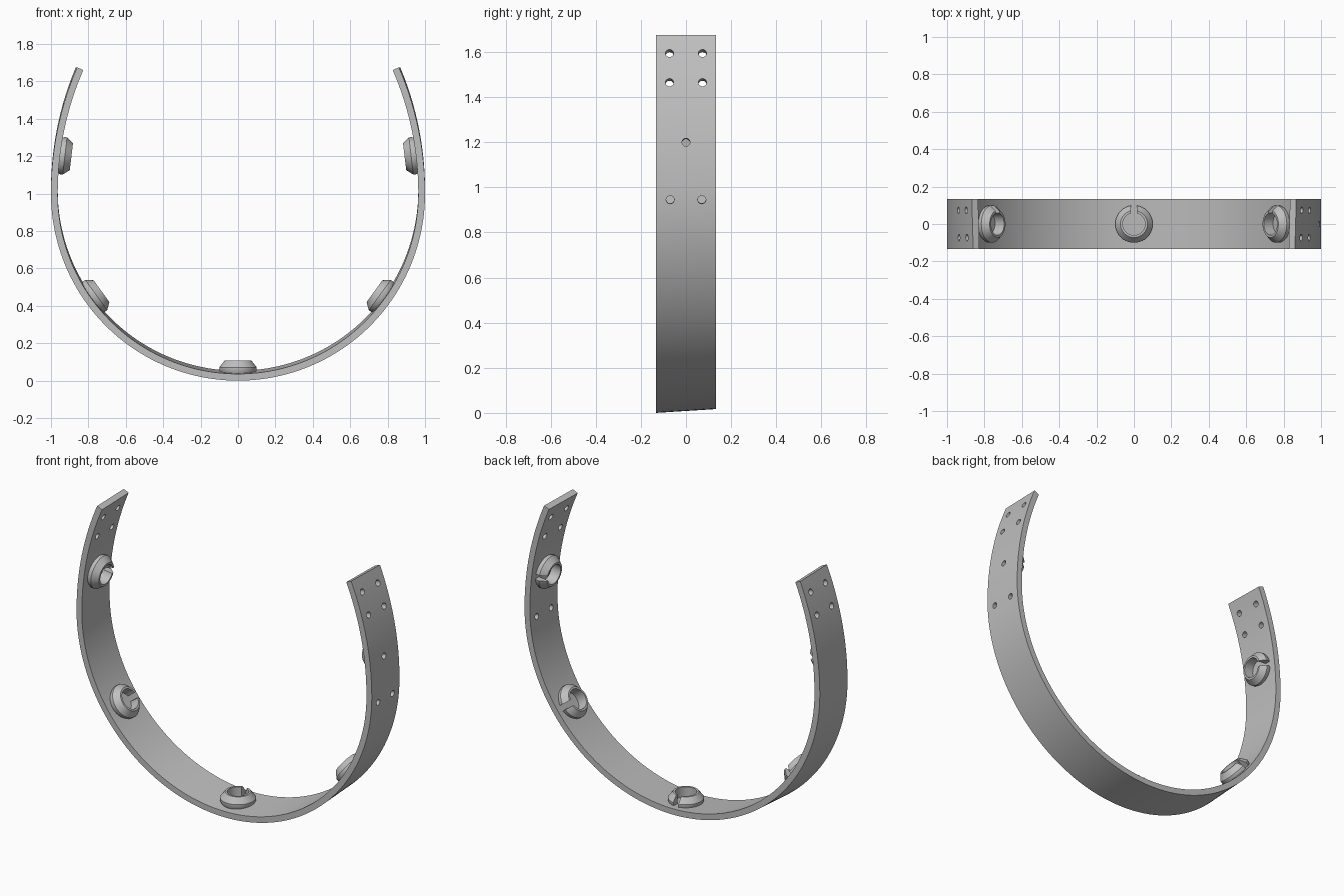
import bpy, bmesh
from math import asin, sin, cos, pi, sqrt, radians
from mathutils import Matrix, Vector

if "Cube" in bpy.data.objects:
    bpy.data.objects.remove(bpy.data.objects["Cube"])

THICK, HALF_W, TOP, LEAN = 0.036, 0.134, 1.675, 0.017
LOW_R, HIGH_R = 1.0, 1.7          # round lower half, flatter upper arms

grey = bpy.data.materials.new("satin grey")
grey.use_nodes = True
grey.diffuse_color = (0.52, 0.52, 0.52, 1)
grey.node_tree.nodes["Principled BSDF"].inputs["Base Color"].default_value = grey.diffuse_color


def make(name, bm):
    bmesh.ops.recalc_face_normals(bm, faces=bm.faces)
    mesh = bpy.data.meshes.new(name)
    bm.to_mesh(mesh)
    bm.free()
    mesh.materials.append(grey)
    ob = bpy.data.objects.new(name, mesh)
    bpy.context.collection.objects.link(ob)
    return ob


def select(ob):
    bpy.ops.object.select_all(action='DESELECT')
    ob.select_set(True)
    bpy.context.view_layer.objects.active = ob


def smooth(ob):
    select(ob)
    bpy.ops.object.shade_smooth_by_angle(angle=radians(25))


def surface(a, depth=0.0):
    """Point on the left half at angle a above horizontal, sunk by depth."""
    r = LOW_R if a <= 0 else HIGH_R
    return Vector((LOW_R - r + (r - depth) * cos(a), 0, LOW_R + (r - depth) * sin(a)))


def height_angle(z):
    return asin((z - LOW_R) / (LOW_R if z < LOW_R else HIGH_R))


def frame(a, side, depth, y=0.0):
    """Placement whose z axis points inward from the band."""
    p = surface(a, depth)
    p.x *= side
    p.y = y
    p.z += LEAN * (y + HALF_W) / (2 * HALF_W)
    inward = Vector((-cos(a) * side, 0, -sin(a)))
    along = Vector((0, 1, 0))
    across = along.cross(inward)
    rot = Matrix((across, along, inward)).transposed().to_4x4()
    return Matrix.Translation(p) @ rot


# Curved band: four edge lines bridged from one tip to the other
bm = bmesh.new()


def edge_line(y, lift, depth):
    end = height_angle(TOP - lift)
    angles = [-pi / 2 * (1 - i / 48) for i in range(49)]
    angles += [end * i / 16 for i in range(1, 17)]
    half = [surface(a, depth) for a in angles]
    pts = [Vector((-p.x, 0, p.z)) for p in reversed(half[1:])] + half
    return [bm.verts.new((p.x, y, p.z + lift)) for p in pts]


lines = [edge_line(-HALF_W, 0, 0), edge_line(HALF_W, LEAN, 0),
         edge_line(HALF_W, LEAN, THICK), edge_line(-HALF_W, 0, THICK)]
for k in range(4):
    a, b = lines[k], lines[(k + 1) % 4]
    for i in range(len(a) - 1):
        bm.faces.new((a[i], a[i + 1], b[i + 1], b[i]))
for i in (0, -1):
    bm.faces.new([line[i] for line in lines])
band = make("band", bm)

# Drilled holes: four at each tip, three more on the left arm
holes = [(s, z, y) for s in (-1, 1) for z in (1.595, 1.465) for y in (-0.073, 0.073)]
holes += [(1, 0.945, -0.07), (1, 0.945, 0.07), (1, 1.2, 0)]
bm = bmesh.new()
for side, z, y in holes:
    lift = LEAN * (y + HALF_W) / (2 * HALF_W)
    bmesh.ops.create_cone(bm, cap_ends=True, segments=20, radius1=0.018, radius2=0.018,
                          depth=0.12, matrix=frame(height_angle(z - lift), side, THICK / 2, y))
cutter = make("hole_cutter", bm)
cutter.hide_render = True
mod = band.modifiers.new("holes", 'BOOLEAN')
mod.operation, mod.solver, mod.object = 'DIFFERENCE', 'EXACT', cutter
select(band)
bpy.ops.object.modifier_apply(modifier="holes")
bpy.data.objects.remove(cutter)
smooth(band)


# Slotted snap ring: a tapered section swept round, open at the back
def snap_ring(name, a, side):
    bm = bmesh.new()
    section = [(0.06, -0.006), (0.092, -0.006), (0.1, 0.012), (0.1, 0.027),
               (0.072, 0.062), (0.06, 0.062)]
    steps, slot = 48, 0.017
    rings = []
    for r, z in section:
        gap = asin(slot / r)
        turn = [gap + (2 * pi - 2 * gap) * i / steps for i in range(steps + 1)]
        rings.append([bm.verts.new((r * sin(t), r * cos(t), z)) for t in turn])
    for k in range(len(rings)):
        p, q = rings[k], rings[(k + 1) % len(rings)]
        for i in range(steps):
            bm.faces.new((p[i], p[i + 1], q[i + 1], q[i]))
    for i in (0, -1):
        bm.faces.new([ring[i] for ring in rings])
    ob = make(name, bm)
    ob.matrix_world = frame(a, side, THICK)
    smooth(ob)


snap_ring("bottom_snap_ring", -pi / 2, 1)
for label, side in (("left", 1), ("right", -1)):
    snap_ring(label + "_lower_snap_ring", radians(-36), side)
    snap_ring(label + "_upper_snap_ring", height_angle(1.2), side)
